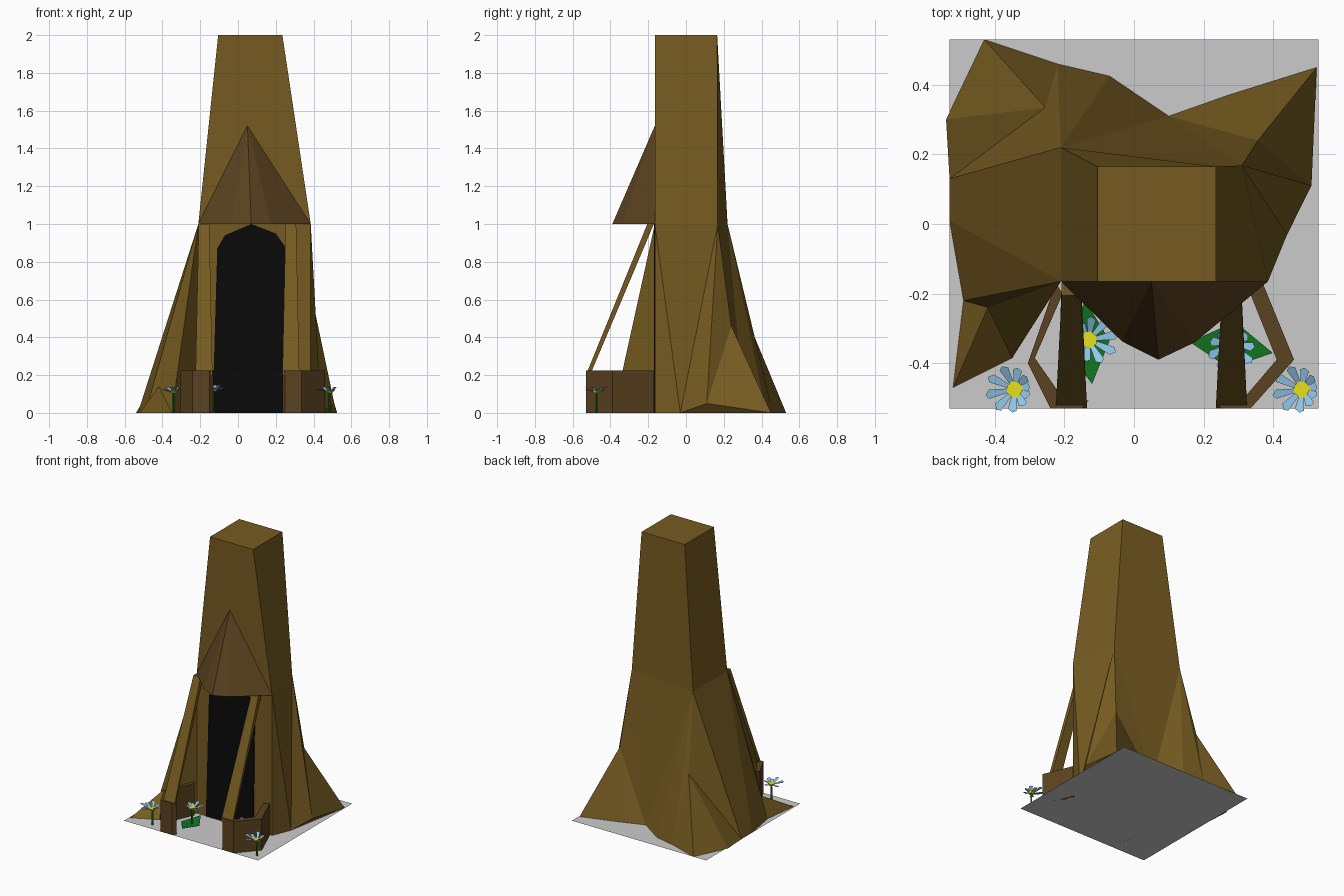
import bpy, bmesh, math
from mathutils import Vector, Matrix

if "Cube" in bpy.data.objects:
    bpy.data.objects.remove(bpy.data.objects["Cube"])


def mat(name, r, g, b):
    m = bpy.data.materials.new(name)
    m.diffuse_color = (r, g, b, 1)
    m.use_nodes = True
    m.node_tree.nodes["Principled BSDF"].inputs["Base Color"].default_value = m.diffuse_color
    return m


BARK = mat("bark", .18, .105, .015)
WOOD = mat("dark_wood", .105, .055, .014)
BLACK = mat("doorway_black", .003, .003, .003)
BLUE = mat("petal_blue", .28, .57, .82)
YELLOW = mat("pollen_yellow", .8, .75, .01)
GREEN = mat("leaf_green", .006, .17, .015)


def make(name, verts, faces, material=None, fix=True):
    me = bpy.data.meshes.new(name)
    me.from_pydata([tuple(v) for v in verts], [], faces)
    if fix:
        bm = bmesh.new()
        bm.from_mesh(me)
        bmesh.ops.recalc_face_normals(bm, faces=bm.faces)
        bm.to_mesh(me)
        bm.free()
    ob = bpy.data.objects.new(name, me)
    bpy.context.collection.objects.link(ob)
    if material:
        me.materials.append(material)
    return ob


def loft(name, lower, upper, material):
    """Closed solid between two matching loops."""
    n = len(lower)
    faces = [(i, (i + 1) % n, n + (i + 1) % n, n + i) for i in range(n)]
    faces += [tuple(range(n))[::-1], tuple(range(n, 2 * n))]
    return make(name, list(lower) + list(upper), faces, material)


# ground sheet
make("ground_sheet", [(-.53, -.53, 0), (.53, -.53, 0), (.53, .53, 0), (-.53, .53, 0)],
     [(0, 1, 2, 3)], fix=False)

# trunk: root outline, root knees, waist ring and square top
root = [(-.21, -.165, 0), (-.35, -.385, 0), (-.52, -.47, 0), (-.49, -.22, 0),
        (-.53, .01, 0), (-.53, .13, 0), (-.54, .30, 0), (-.43, .53, 0),
        (-.22, .46, 0), (-.07, .425, 0), (.10, .31, 0), (.27, .37, 0),
        (.525, .45, 0), (.51, .11, .05), (.44, -.03, 0), (.385, -.165, 0)]
waist = [(-.21, -.165, 1), (-.21, .22, 1), (.31, .168, 1), (.385, -.165, 1)]
knees = [(-.42, -.24, .14), (-.255, .335, .47), (.356, .24, .46)]
top = [(-.105, -.165, 2), (-.105, .165, 2), (.235, .165, 2), (.235, -.165, 2)]
A, D, C, B, K1, K2, K3 = range(16, 23)
# each upper point fans over a run of root points
fans = [(A, 0, 1), (K1, 1, 3), (A, 3, 4), (D, 4, 5), (K2, 5, 8),
        (D, 8, 10), (C, 10, 10), (K3, 10, 13), (C, 13, 14), (B, 14, 15)]
faces, prev = [], None
for up, s, e in fans:
    if prev is not None:
        faces.append((prev, up, s))
    faces += [(up, i + 1, i) for i in range(s, e)]
    prev = up
faces += [(A, 0, 15, B), (12, 13, 14)]
for i in range(4):
    j = (i + 1) % 4
    faces.append((A + i, A + j, 23 + j, 23 + i))
faces.append((23, 24, 25, 26))
make("tree_trunk", root + waist + knees + top, faces, BARK)

# dark arched doorway
arch = [(-.135, 0), (-.11, .87), (-.07, .94), (.07, 1), (.2, .95), (.25, .88), (.24, 0)]
loft("doorway", [(x, -.16, z) for x, z in arch], [(x, -.17, z) for x, z in arch], BLACK)

# pointed hood over the door
hood = [(-.21, -.165, 1), (-.035, -.337, 1), (.07, -.39, 1), (.175, -.34, 1), (.385, -.165, 1)]
make("door_hood", hood + [(.05, -.165, 1.52)],
     [(i, (i + 1) % 5, 5) for i in range(5)] + [(0, 1, 2, 3, 4)], WOOD)

# leaning posts
for side, cx in (("left", -.18), ("right", .28)):
    lo = [(cx - .045, -.53, .2), (cx + .045, -.53, .2), (cx + .04, -.508, .2), (cx - .04, -.508, .2)]
    hi = [(cx - .028, -.205, 1), (cx + .028, -.205, 1), (cx + .028, -.17, 1), (cx - .028, -.17, 1)]
    loft(side + "_post", lo, hi, BARK)

# low bent walls beside the entrance
walls = {
    "left_wall": [(-.225, -.17), (-.305, -.40), (-.24, -.53), (-.15, -.53), (-.13, -.507),
                  (-.20, -.507), (-.285, -.385), (-.205, -.20)],
    "right_wall": [(.37, -.17), (.46, -.39), (.335, -.53), (.25, -.53), (.235, -.507),
                   (.31, -.507), (.41, -.39), (.33, -.19)]}
for name, pts in walls.items():
    # strip of quads keeps the concave outline clean
    v = [(x, y, z) for z in (0, .225) for x, y in pts]
    f = [(i, (i + 1) % 8, 8 + (i + 1) % 8, 8 + i) for i in range(8)]
    for o in (0, 8):
        f += [(o, o + 1, o + 6, o + 7), (o + 1, o + 2, o + 5, o + 6), (o + 2, o + 3, o + 4, o + 5)]
    make(name, v, f, WOOD)


# daisies: stem, pollen disc and a ring of cupped petals
def flower(name, x, y, turn, h=.11):
    base = Matrix.Translation((x, y, 0)) @ Matrix.Rotation(turn, 4, 'Z')
    ring = lambda r, z, n: [base @ Vector((r * math.cos(2 * math.pi * i / n),
                                           r * math.sin(2 * math.pi * i / n), z)) for i in range(n)]
    loft(name + "_stem", ring(.007, 0, 4), ring(.006, h, 4), GREEN)
    loft(name + "_centre", ring(.017, h - .006, 7), ring(.025, h + .008, 7), YELLOW)
    verts, faces = [], []
    for k in range(10):
        a = 2 * math.pi * k / 10 + .2
        length = .065 - .022 * math.cos(a)      # longer on one side
        m = base @ Matrix.Rotation(a, 4, 'Z')
        rise = .028 if k % 2 else .014
        o = len(verts)
        verts += [m @ Vector(p) for p in ((.012, -.005, h), (length * .85, -.014, h + rise),
                                          (length, 0, h + rise), (length * .9, .012, h + rise),
                                          (.012, .005, h))]
        faces.append(tuple(range(o, o + 5)))
    make(name + "_petals", verts, faces, BLUE, fix=False)


flower("outer_left_flower", -.342, -.475, 0)
flower("outer_right_flower", .483, -.475, 0)
flower("inner_left_flower", -.13, -.333, math.pi, .12)
flower("inner_right_flower", .28, -.345, math.pi / 2, .12)

# flat diamond leaves under the inner flowers
for name, x, y, turn in (("left_leaf", -.13, -.34, 1.65), ("right_leaf", .28, -.355, -.13)):
    m = Matrix.Translation((x, y, 0)) @ Matrix.Rotation(turn, 4, 'Z')
    pts = [(-.12, 0, .025), (0, -.06, .012), (.12, 0, .025), (0, .075, .012)]
    make(name, [m @ Vector(p) for p in pts], [(0, 1, 3), (1, 2, 3)], GREEN, fix=False)
